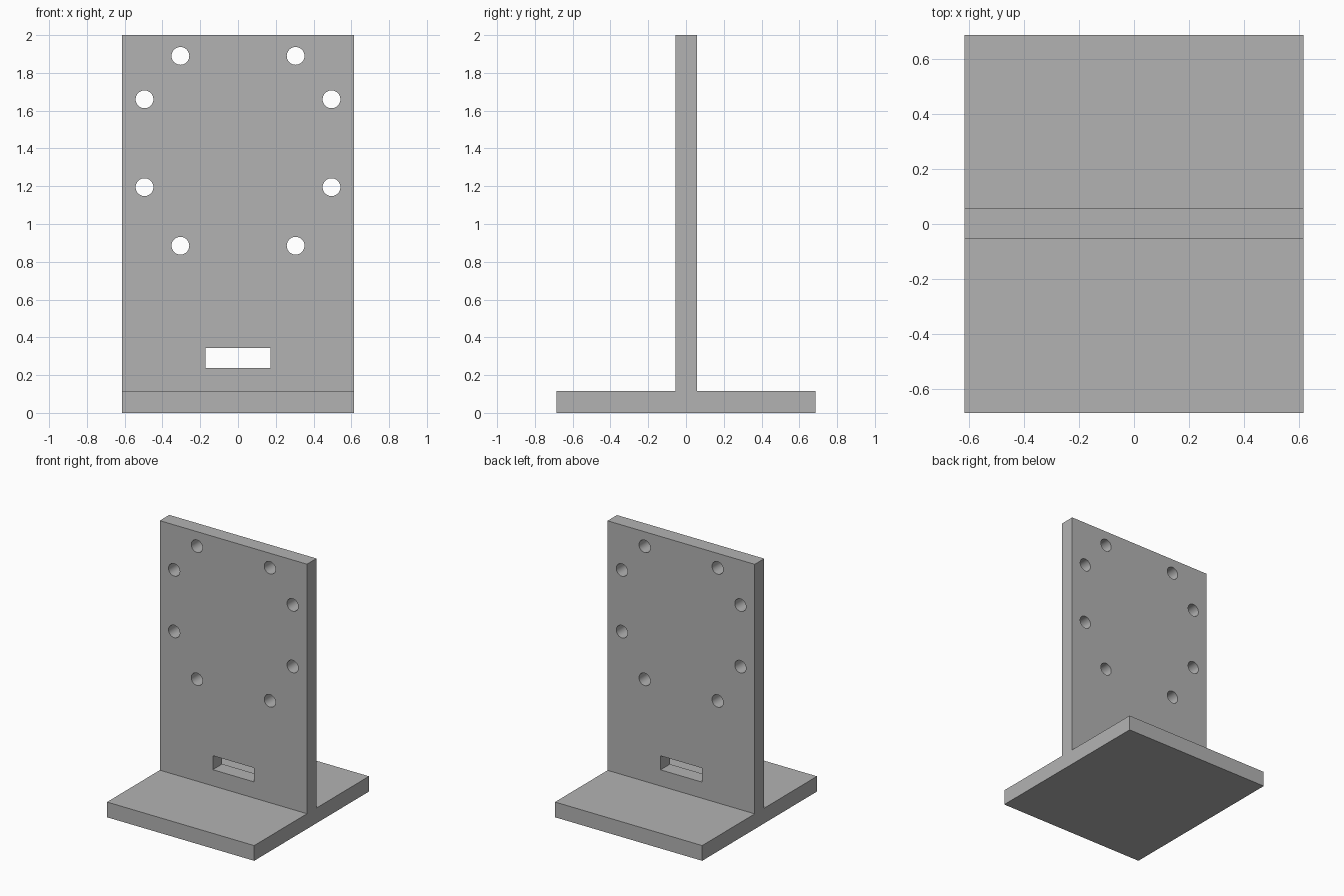
import bpy
import bmesh
from math import radians
from mathutils import Matrix, Vector

cube = bpy.data.objects.get("Cube")
if cube:
    bpy.data.objects.remove(cube, do_unlink=True)

HALF_WIDTH, HALF_DEPTH, HEIGHT = 0.615, 0.685, 2.0
BASE_TOP, FRONT, BACK = 0.115, -0.055, 0.058
HOLE_RADIUS = 0.047

# Plain grey material
grey = bpy.data.materials.new("plain grey")
grey.use_nodes = True
colour = (0.45, 0.45, 0.45, 1)
grey.diffuse_color = colour
grey.node_tree.nodes["Principled BSDF"].inputs["Base Color"].default_value = colour


def make_object(name, bm):
    bmesh.ops.recalc_face_normals(bm, faces=bm.faces)
    mesh = bpy.data.meshes.new(name)
    bm.to_mesh(mesh)
    bm.free()
    mesh.materials.append(grey)
    obj = bpy.data.objects.new(name, mesh)
    bpy.context.collection.objects.link(obj)
    return obj


# Bracket: inverted T profile extruded across the width
profile = [(-HALF_DEPTH, 0), (HALF_DEPTH, 0), (HALF_DEPTH, BASE_TOP),
           (BACK, BASE_TOP), (BACK, HEIGHT), (FRONT, HEIGHT),
           (FRONT, BASE_TOP), (-HALF_DEPTH, BASE_TOP)]
bm = bmesh.new()
face = bm.faces.new([bm.verts.new((-HALF_WIDTH, y, z)) for y, z in profile])
extruded = bmesh.ops.extrude_face_region(bm, geom=[face])["geom"]
bmesh.ops.translate(bm, vec=(2 * HALF_WIDTH, 0, 0),
                    verts=[v for v in extruded if isinstance(v, bmesh.types.BMVert)])
bracket = make_object("t_bracket", bm)

# Cutter: mounting holes on both sides and the cable slot
bm = bmesh.new()
for x, z in [(0.305, 1.89), (0.495, 1.66), (0.495, 1.195), (0.305, 0.885)]:
    for side in (-1, 1):
        bmesh.ops.create_cone(
            bm, cap_ends=True, segments=48, depth=0.4,
            radius1=HOLE_RADIUS, radius2=HOLE_RADIUS,
            matrix=Matrix.Translation((side * x, 0, z)) @ Matrix.Rotation(radians(90), 4, "X"))
bmesh.ops.create_cube(
    bm, size=1,
    matrix=Matrix.Translation((0, 0, 0.29)) @ Matrix.Diagonal(Vector((0.345, 0.4, 0.106, 1))))
cutter = make_object("hole_cutter", bm)
cutter.hide_render = True

# Cut the openings
cut = bracket.modifiers.new("openings", "BOOLEAN")
cut.operation = "DIFFERENCE"
cut.solver = "EXACT"
cut.object = cutter
bpy.ops.object.select_all(action="DESELECT")
bpy.context.view_layer.objects.active = bracket
bracket.select_set(True)
bpy.ops.object.modifier_apply(modifier=cut.name)
bpy.data.objects.remove(cutter, do_unlink=True)

# Smooth hole walls, crisp edges
bpy.ops.object.shade_smooth_by_angle(angle=radians(30))
